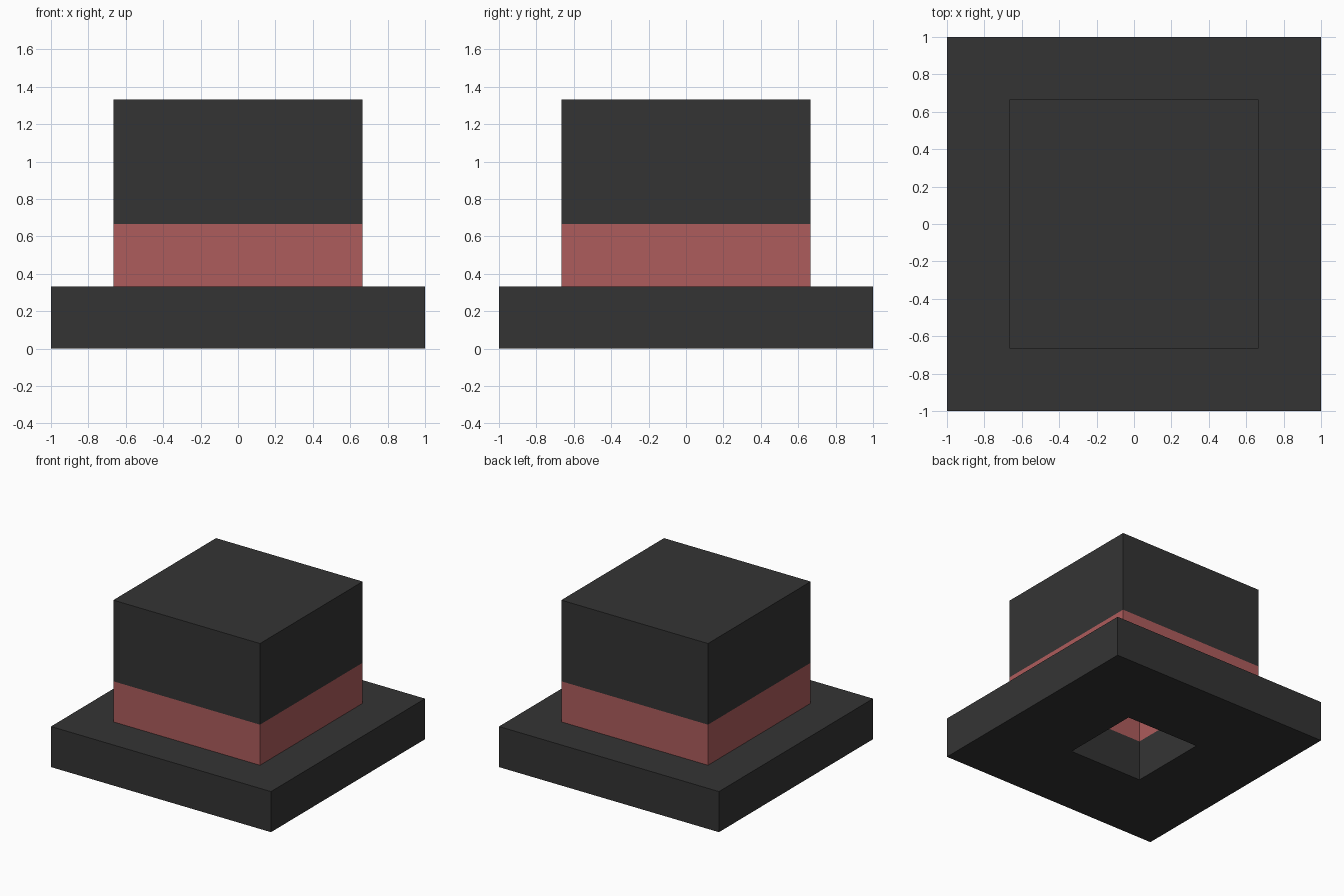
import bpy, bmesh

if "Cube" in bpy.data.objects:
    bpy.data.objects.remove(bpy.data.objects["Cube"])

U = 1 / 3  # block size: the whole hat sits on a grid of thirds


def material(name, rgb):
    m = bpy.data.materials.new(name)
    m.diffuse_color = (*rgb, 1)
    m.use_nodes = True
    m.node_tree.nodes["Principled BSDF"].inputs["Base Color"].default_value = m.diffuse_color
    return m


charcoal = material("charcoal_felt", (0.034, 0.034, 0.034))
red = material("dusty_red", (0.423, 0.107, 0.107))


def square_shell(name, mat, walls):
    """Sweep (half_width, z) profiles around a square.
    Each wall is (profile, cap): cap 'end' or 'start' closes that loop."""
    bm = bmesh.new()
    for profile, cap in walls:
        rings = [[bm.verts.new((sx * r * U, sy * r * U, z * U))
                  for sx, sy in ((-1, -1), (1, -1), (1, 1), (-1, 1))]
                 for r, z in profile]
        for a, b in zip(rings, rings[1:]):
            for i in range(4):
                j = (i + 1) % 4
                bm.faces.new((a[i], a[j], b[j], b[i]))
        if cap == "end":
            bm.faces.new(rings[-1])
        elif cap == "start":
            bm.faces.new(rings[0][::-1])
    mesh = bpy.data.meshes.new(name)
    bm.to_mesh(mesh)
    bm.free()
    mesh.materials.append(mat)
    obj = bpy.data.objects.new(name, mesh)
    bpy.context.collection.objects.link(obj)
    return obj


# Wide brim with a square opening underneath
square_shell("brim", charcoal,
             [([(1, 1), (1, 0), (3, 0), (3, 1), (2, 1)], None)])

# Red band: outer and inner walls
square_shell("hat_band", red,
             [([(2, 1), (2, 2)], None), ([(1, 2), (1, 1)], None)])

# Crown: outer walls with top, and hollow inside with ceiling
square_shell("crown", charcoal,
             [([(2, 2), (2, 4)], "end"), ([(1, 3), (1, 2)], "start")])
